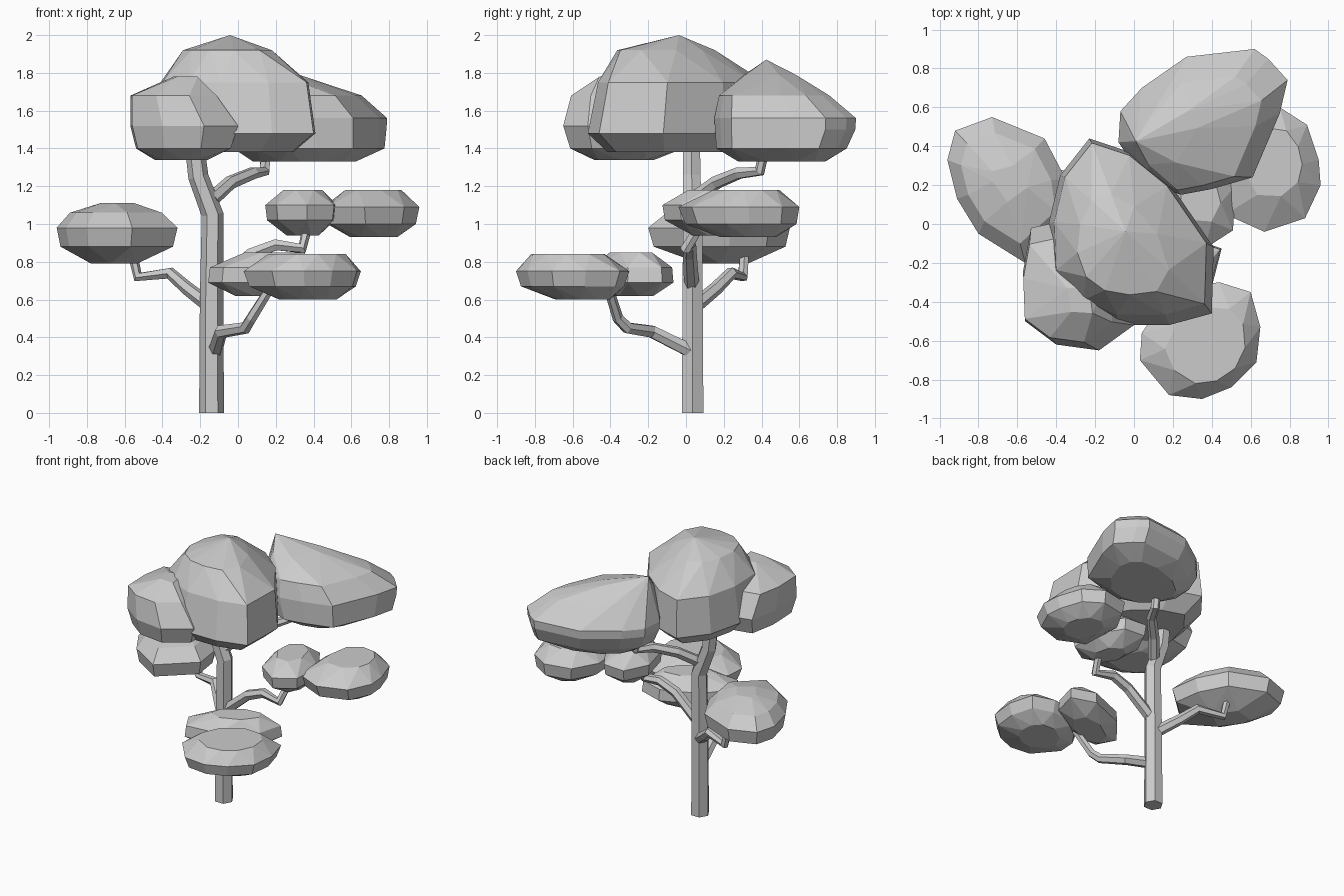
import bpy
import bmesh
import math
from mathutils import Vector

cube = bpy.data.objects.get("Cube")
if cube:
    bpy.data.objects.remove(cube, do_unlink=True)

# One plain colour for the whole tree
grey = bpy.data.materials.new("plain_grey")
grey.use_nodes = True
grey.diffuse_color = (0.6, 0.6, 0.6, 1)
grey.node_tree.nodes["Principled BSDF"].inputs["Base Color"].default_value = grey.diffuse_color


def oval(centre_x, centre_y, radius_x, radius_y, turn, sides=7):
    """Outline of a turned ellipse, as a list of points."""
    cosine, sine = math.cos(turn), math.sin(turn)
    points = []
    for i in range(sides):
        angle = math.tau * i / sides
        along, across = radius_x * math.cos(angle), radius_y * math.sin(angle)
        points.append((centre_x + along * cosine - across * sine,
                       centre_y + along * sine + across * cosine))
    return points


def leaf_mass(name, outline, layers):
    """Faceted hull: the outline is repeated per layer (height, scale, shift x, shift y)."""
    bm = bmesh.new()
    count = len(outline)
    centre = sum((Vector(p) for p in outline), Vector((0, 0))) / count
    for height, scale, shift_x, shift_y in layers:
        for i in range(count):
            here, following = Vector(outline[i]), Vector(outline[(i + 1) % count])
            # Small layers sit between the outline corners, so the facets interlock
            if scale < 0.75:
                if scale < 0.5 and i % 2:
                    continue
                here = (here + following) / 2
            spot = centre + (here - centre) * scale
            bm.verts.new((spot.x + shift_x, spot.y + shift_y, height))
    bmesh.ops.remove_doubles(bm, verts=bm.verts[:], dist=0.01)
    hull = bmesh.ops.convex_hull(bm, input=bm.verts[:])
    spare = [v for v in hull["geom_interior"] if isinstance(v, bmesh.types.BMVert)]
    bmesh.ops.delete(bm, geom=spare, context="VERTS")
    bmesh.ops.recalc_face_normals(bm, faces=bm.faces[:])
    mesh = bpy.data.meshes.new(name)
    bm.to_mesh(mesh)
    bm.free()
    mesh.materials.append(grey)
    bpy.context.collection.objects.link(bpy.data.objects.new(name, mesh))


def limb(name, path, start_radius, end_radius):
    """Six-sided tapering tube along a crooked path."""
    curve = bpy.data.curves.new(name, "CURVE")
    curve.dimensions = "3D"
    curve.bevel_depth = 1.0
    curve.bevel_resolution = 1
    curve.use_fill_caps = True
    spline = curve.splines.new("POLY")
    spline.points.add(len(path) - 1)
    spline.use_smooth = False
    for i, (point, place) in enumerate(zip(spline.points, path)):
        point.co = (*place, 1)
        point.radius = start_radius + (end_radius - start_radius) * i / (len(path) - 1)
    curve.materials.append(grey)
    obj = bpy.data.objects.new(name, curve)
    bpy.context.collection.objects.link(obj)
    bpy.ops.object.select_all(action="DESELECT")
    obj.select_set(True)
    bpy.context.view_layer.objects.active = obj
    bpy.ops.object.convert(target="MESH")


# Trunk
limb("trunk", [(-.14, .035, 0), (-.14, .035, .6), (-.135, .035, 1.05),
               (-.21, .03, 1.25), (-.24, .03, 1.5)], .066, .05)

# Branches
limb("left_low_branch", [(-.12, .02, .33), (-.09, -.18, .43), (.04, -.31, .45),
                         (.07, -.36, .5), (.17, -.41, .66)], .04, .026)
limb("right_branch", [(-.14, .04, .56), (-.27, .16, .66), (-.36, .24, .74),
                      (-.53, .3, .72), (-.56, .31, .85)], .04, .026)
limb("left_middle_branch", [(-.12, .03, .68), (.07, .02, .84), (.2, .02, .89),
                            (.34, 0, .87), (.37, .08, 1)], .04, .028)
limb("back_high_branch", [(-.14, .04, 1.13), (-.04, .16, 1.22), (.08, .28, 1.27),
                          (.14, .39, 1.28), (.15, .42, 1.42)], .04, .028)

# Upper crown
leaf_mass("main_crown",
          [(-.23, .44), (-.02, .37), (.19, .2), (.41, -.12), (.4, -.46), (.18, -.52),
           (-.09, -.52), (-.28, -.44), (-.43, -.27), (-.44, 0), (-.38, .25)],
          [(1.38, .75, 0, 0), (1.48, 1, 0, 0), (1.75, .92, 0, .02),
           (1.92, .56, -.02, -.03), (2, 0, .02, .06)])
leaf_mass("front_crown",
          [(-.53, -.02), (-.57, -.24), (-.56, -.5), (-.4, -.62), (-.18, -.65),
           (0, -.52), (0, -.2), (-.3, .03)],
          [(1.34, .5, 0, 0), (1.4, .88, 0, 0), (1.52, 1, 0, 0),
           (1.68, .8, -.05, -.02), (1.78, .28, .04, -.05)])
leaf_mass("back_crown",
          [(-.08, .42), (-.07, .58), (.04, .7), (.27, .86), (.62, .9), (.69, .85),
           (.79, .74), (.75, .57), (.61, .24), (.4, .18), (.24, .15), (.05, .23)],
          [(1.33, .64, 0, -.02), (1.4, .92, .02, -.02), (1.5, .99, 0, 0), (1.56, 1, 0, 0),
           (1.68, .78, -.04, -.06), (1.79, .4, -.2, -.09), (1.87, 0, -.35, -.11)])

# Lower foliage pads
leaf_mass("right_pad",
          [(-.96, .33), (-.92, .48), (-.73, .55), (-.46, .44), (-.35, .23),
           (-.32, .02), (-.56, -.2), (-.8, -.05), (-.91, .13)],
          [(.79, .4, 0, 0), (.88, .93, 0, 0), (.98, 1, 0, 0), (1.06, .76, 0, 0),
           (1.11, .3, .02, 0)])
leaf_mass("left_pad",
          [(.45, .38), (.55, .56), (.75, .6), (.89, .51), (.95, .33), (.96, .2),
           (.88, .03), (.67, -.04), (.47, .05)],
          [(.93, .5, 0, .04), (1, .92, 0, .01), (1.09, 1, 0, 0), (1.18, .6, 0, .03)])
leaf_mass("left_inner_pad", oval(.34, .15, .19, .28, .25),
          [(.94, .5, 0, 0), (1.02, .95, 0, 0), (1.1, 1, 0, 0), (1.18, .6, 0, 0)])
leaf_mass("front_pad",
          [(.44, -.3), (.6, -.35), (.65, -.53), (.63, -.71), (.5, -.84), (.35, -.9),
           (.18, -.88), (.03, -.7), (.04, -.56), (.2, -.33)],
          [(.6, .5, .02, .06), (.67, .91, 0, 0), (.75, 1, 0, 0), (.84, .68, .02, -.02)])
leaf_mass("front_inner_pad", oval(.15, -.29, .35, .18, .5),
          [(.62, .6, 0, 0), (.69, .98, 0, 0), (.77, .95, 0, 0), (.85, .55, .04, 0)])
